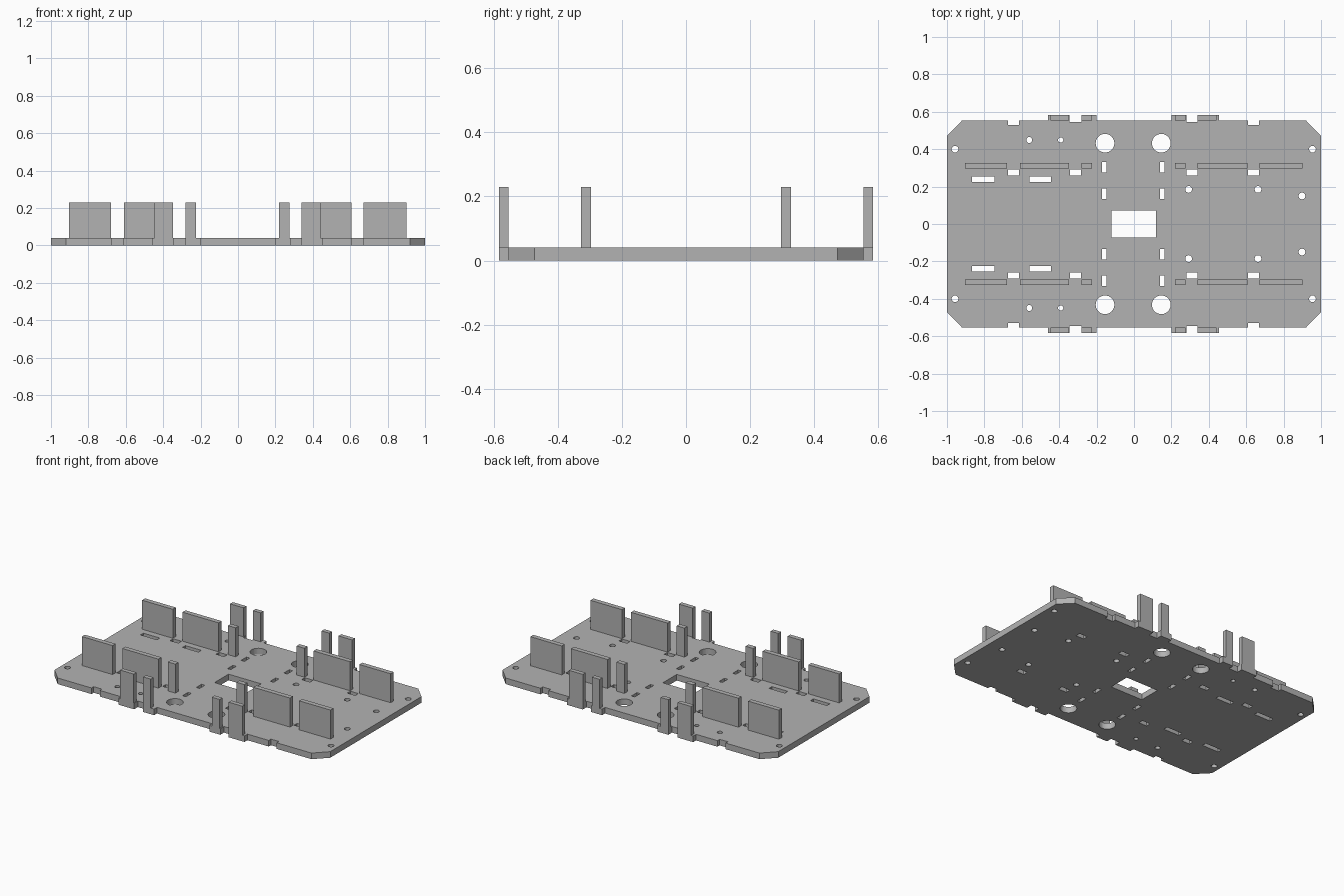
import bpy
import bmesh
from math import cos, sin, tau

cube = bpy.data.objects.get("Cube")
if cube:
    bpy.data.objects.remove(cube, do_unlink=True)

THICK, TOP = 0.04, 0.23

grey = bpy.data.materials.new("plain_grey")
grey.use_nodes = True
grey.diffuse_color = (0.45, 0.45, 0.45, 1)
grey.node_tree.nodes["Principled BSDF"].inputs["Base Color"].default_value = grey.diffuse_color


def rect(x0, x1, y0, y1):
    return [(x0, y0), (x1, y0), (x1, y1), (x0, y1)]


def circle(x, y, r, n=32):
    return [(x + r * cos(tau * i / n), y + r * sin(tau * i / n)) for i in range(n)]


def box(name, x0, x1, y0, y1, z0, z1):
    bm = bmesh.new()
    base = bm.faces.new([bm.verts.new((x, y, z0)) for x, y in rect(x0, x1, y0, y1)])
    up = bmesh.ops.extrude_face_region(bm, geom=[base])["geom"]
    bmesh.ops.translate(bm, vec=(0, 0, z1 - z0),
                        verts=[v for v in up if isinstance(v, bmesh.types.BMVert)])
    bmesh.ops.recalc_face_normals(bm, faces=bm.faces)
    mesh = bpy.data.meshes.new(name)
    bm.to_mesh(mesh)
    bm.free()
    mesh.materials.append(grey)
    obj = bpy.data.objects.new(name, mesh)
    bpy.context.collection.objects.link(obj)


# Long edge of the plate: x of each step and the depth that follows it
EDGE, TAB, NOTCH, GAP = 0.553, 0.583, 0.53, 0.545
steps = [(-0.675, NOTCH), (-0.615, EDGE), (-0.46, TAB), (-0.345, GAP), (-0.28, TAB),
         (-0.2, EDGE), (0.2, TAB), (0.28, GAP), (0.34, TAB), (0.455, EDGE),
         (0.61, NOTCH), (0.668, EDGE)]
side = [(-1, 0.472), (-0.92, EDGE)]
level = EDGE
for x, depth in steps:
    side += [(x, level), (x, depth)]
    level = depth
side += [(0.92, EDGE), (1, 0.472)]
loops = [side + [(x, -y) for x, y in reversed(side)]]

# Openings, mirrored front to back
loops.append(rect(-0.12, 0.117, -0.071, 0.073))
slots = [(x0, x1, 0.26, 0.292) for x0, x1 in
         ((-0.675, -0.615), (-0.342, -0.283), (0.28, 0.34), (0.61, 0.668))]
slots += [(x0, x1, 0.225, 0.255) for x0, x1 in ((-0.865, -0.745), (-0.56, -0.445))]
slots += [(x, x + 0.024, y, y + 0.056) for x in (-0.17, 0.14) for y in (0.134, 0.275)]
holes = [(-0.155, 0.432, 0.05), (0.146, 0.432, 0.05),
         (-0.957, 0.4, 0.018), (0.954, 0.4, 0.018),
         (-0.56, 0.449, 0.016), (-0.392, 0.449, 0.014),
         (0.292, 0.185, 0.018), (0.663, 0.185, 0.018), (0.898, 0.15, 0.018)]
for s in (1, -1):
    loops += [rect(x0, x1, s * y0, s * y1) for x0, x1, y0, y1 in slots]
    loops += [circle(x, s * y, r) for x, y, r in holes]

# Base plate: filled outline with holes, extruded to thickness
curve = bpy.data.curves.new("base_plate", "CURVE")
curve.dimensions = "2D"
curve.fill_mode = "BOTH"
curve.extrude = THICK / 2
for loop in loops:
    spline = curve.splines.new("POLY")
    spline.points.add(len(loop) - 1)
    for point, (x, y) in zip(spline.points, loop):
        point.co = (x, y, 0, 1)
    spline.use_cyclic_u = True
curve.materials.append(grey)
plate = bpy.data.objects.new("base_plate", curve)
bpy.context.collection.objects.link(plate)
plate.location.z = THICK / 2
bpy.ops.object.select_all(action="DESELECT")
plate.select_set(True)
bpy.context.view_layer.objects.active = plate
bpy.ops.object.convert(target="MESH")

bm = bmesh.new()
bm.from_mesh(plate.data)
bmesh.ops.remove_doubles(bm, verts=bm.verts, dist=0.0001)
bmesh.ops.recalc_face_normals(bm, faces=bm.faces)
for f in bm.faces:
    f.smooth = False
bm.to_mesh(plate.data)
bm.free()

# Upright panels: inner rows and outer edge posts
inner = [(-0.903, -0.68), (-0.61, -0.348), (-0.28, -0.225),
         (0.218, 0.275), (0.34, 0.606), (0.672, 0.9)]
outer = [(-0.446, -0.348), (-0.28, -0.225), (0.218, 0.275), (0.34, 0.44)]
for s, end in ((-1, "front"), (1, "back")):
    for row, spans, y0, y1 in (("inner_panel", inner, 0.296, 0.327),
                               ("edge_post", outer, 0.554, TAB)):
        ya, yb = sorted((s * y0, s * y1))
        for i, (x0, x1) in enumerate(spans):
            box(f"{end}_{row}_{i + 1}", x0, x1, ya, yb, THICK, TOP)
